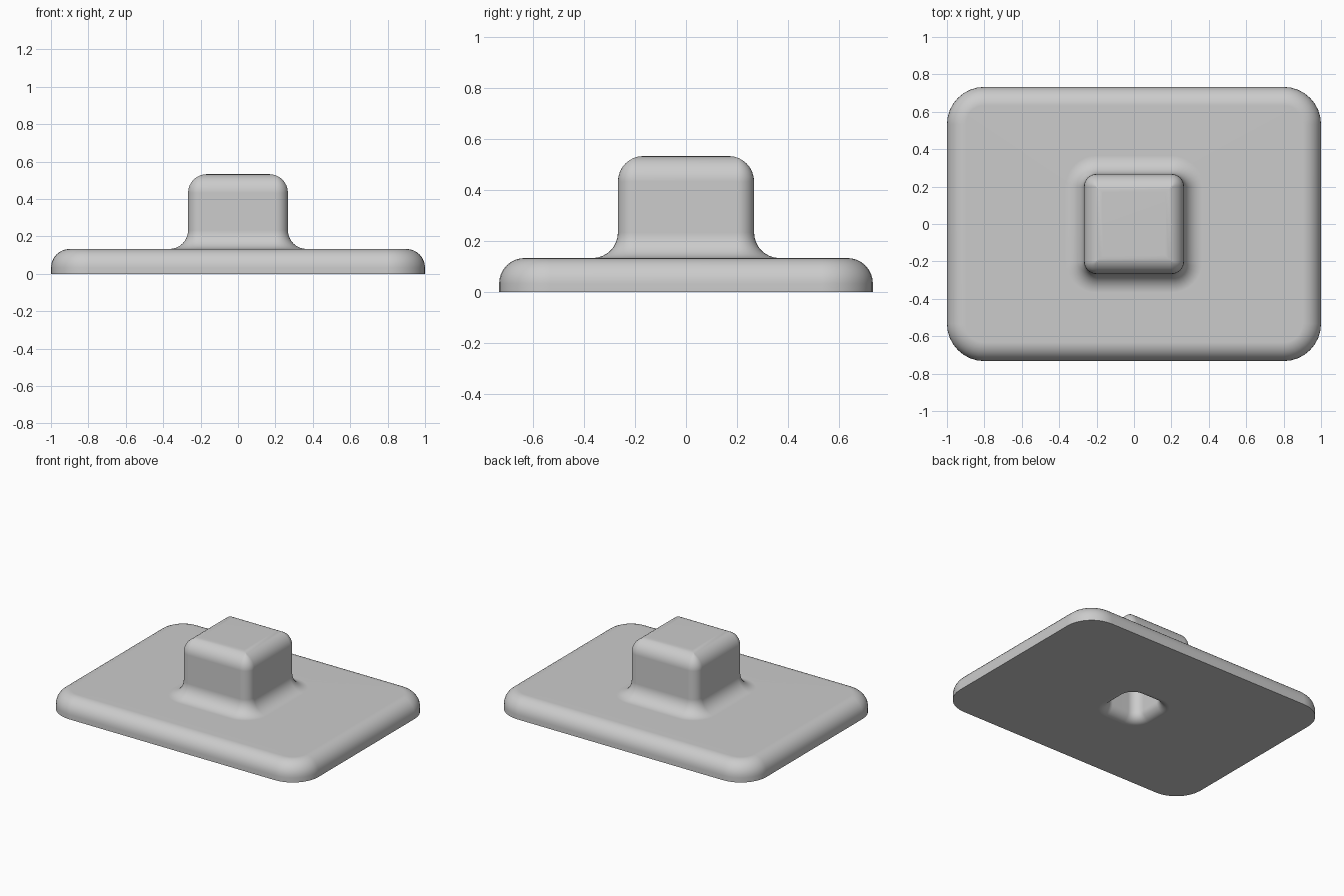
import bpy, bmesh
from math import sin, cos, pi, radians

cube = bpy.data.objects.get("Cube")
if cube:
    bpy.data.objects.remove(cube, do_unlink=True)

grey = bpy.data.materials.new("light grey")
grey.use_nodes = True
grey.diffuse_color = (0.6, 0.6, 0.6, 1)
grey.node_tree.nodes["Principled BSDF"].inputs["Base Color"].default_value = (0.6, 0.6, 0.6, 1)

STEPS = 8


def ring(bm, hx, hy, radius, z):
    """Rounded rectangle of vertices at height z."""
    r = max(radius, 0)
    verts = []
    for q, (sx, sy) in enumerate([(1, 1), (-1, 1), (-1, -1), (1, -1)]):
        for i in range(STEPS + 1):
            a = (q + i / STEPS) * pi / 2
            verts.append(bm.verts.new((sx * (hx - r) + r * cos(a), sy * (hy - r) + r * sin(a), z)))
    return verts


def arc(offset, z, r, start, end):
    """Quarter fillet as (outward offset, height) pairs."""
    angles = [radians(start + (end - start) * i / STEPS) for i in range(STEPS + 1)]
    return [(offset + r * cos(a), z + r * sin(a)) for a in angles]


def loft(bm, hx, hy, radius, profile):
    return [ring(bm, hx + o, hy + o, radius + o, z) for o, z in profile]


THICK, HEIGHT, FILLET, LIP = 0.133, 0.533, 0.1, 0.067
bm = bmesh.new()

# Plate rim, from the underside up over the rounded top edge
plate = loft(bm, 1, 0.733, 0.2, [(0, 0)] + arc(-FILLET, THICK - FILLET, FILLET, 0, 90))
# Post, from its flared foot to its rounded top
post = loft(bm, 0.267, 0.267, 0.067,
            arc(FILLET, THICK + FILLET, FILLET, 270, 180)
            + arc(-FILLET, HEIGHT - FILLET, FILLET, 0, 90))
# Square socket inside the post, from its ceiling down to its flared mouth
socket = loft(bm, 0.133, 0.133, 0.067, [(0, 0.4)] + arc(LIP, LIP, LIP, 180, 270))

# Skin the sections, joining the socket mouth to the underside of the plate
for rings in (plate + post, socket + plate[:1]):
    for low, high in zip(rings, rings[1:]):
        for i in range(len(low)):
            j = (i + 1) % len(low)
            bm.faces.new((low[i], low[j], high[j], high[i]))
bm.faces.new(post[-1])
bm.faces.new(socket[0])

bmesh.ops.remove_doubles(bm, verts=bm.verts, dist=0.0001)
bmesh.ops.recalc_face_normals(bm, faces=bm.faces)

mesh = bpy.data.meshes.new("plate_with_hollow_post")
bm.to_mesh(mesh)
bm.free()
mesh.materials.append(grey)
body = bpy.data.objects.new("plate_with_hollow_post", mesh)
bpy.context.collection.objects.link(body)

# Smooth fillets with clean flats
bpy.ops.object.select_all(action="DESELECT")
body.select_set(True)
bpy.context.view_layer.objects.active = body
bpy.ops.object.shade_smooth_by_angle(angle=radians(35))
weighted = body.modifiers.new("clean flats", "WEIGHTED_NORMAL")
weighted.keep_sharp = True
